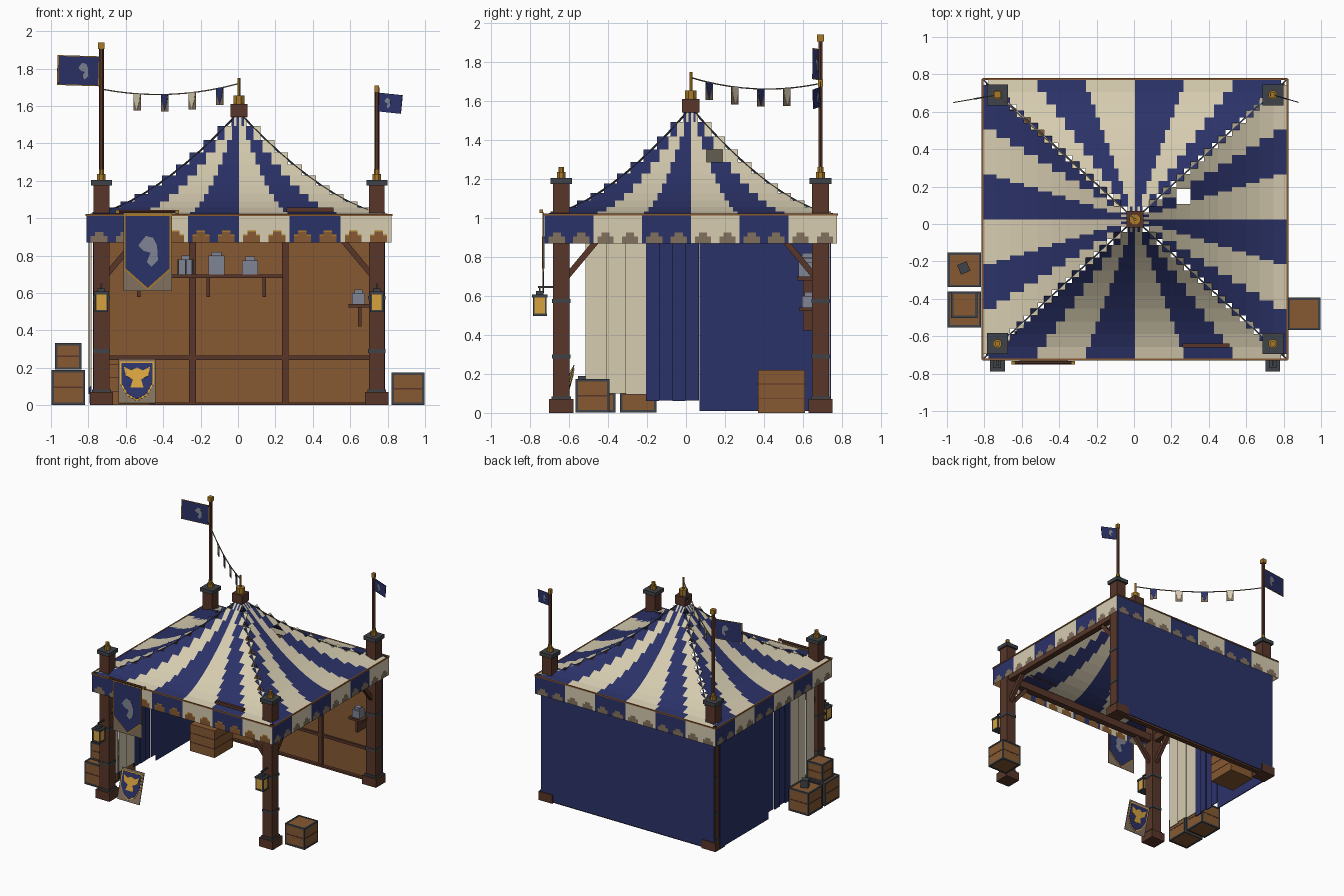
import bpy, bmesh, math
from mathutils import Vector, Matrix

if "Cube" in bpy.data.objects:
    bpy.data.objects.remove(bpy.data.objects["Cube"])


def material(name, r, g, b):
    m = bpy.data.materials.new(name)
    m.diffuse_color = [((c / 255 + 0.055) / 1.055) ** 2.4 for c in (r, g, b)] + [1]
    m.use_nodes = True
    m.node_tree.nodes["Principled BSDF"].inputs["Base Color"].default_value = m.diffuse_color
    return m


BLUE = material("blue_cloth", 43, 50, 104)
CREAM = material("cream_cloth", 214, 204, 176)
WOOD = material("plank_wood", 134, 89, 50)
DARK = material("dark_wood", 88, 54, 41)
IRON = material("dark_iron", 62, 66, 71)
GOLD = material("gold", 168, 122, 40)
GREY = material("pewter", 128, 133, 148)
GLOW = material("bright_gold", 214, 162, 62)
TAUPE = material("taupe_board", 130, 113, 94)


def build(name, verts, faces, mats, idx=None):
    me = bpy.data.meshes.new(name)
    me.from_pydata(verts, [], faces)
    for m in mats:
        me.materials.append(m)
    if idx:
        for p, i in zip(me.polygons, idx):
            p.material_index = i
    ob = bpy.data.objects.new(name, me)
    bpy.context.collection.objects.link(ob)
    return ob


def box(name, x0, x1, y0, y1, z0, z1, mat):
    v = [(x, y, z) for x in (x0, x1) for y in (y0, y1) for z in (z0, z1)]
    f = [(0, 1, 3, 2), (4, 6, 7, 5), (0, 4, 5, 1), (2, 3, 7, 6), (0, 2, 6, 4), (1, 5, 7, 3)]
    return build(name, v, f, [mat])


def block(name, x, y, w, z0, z1, mat):
    return box(name, x - w / 2, x + w / 2, y - w / 2, y + w / 2, z0, z1, mat)


def bar(name, a, b, w, mat, sides=4):
    a, b = Vector(a), Vector(b)
    d = b - a
    bm = bmesh.new()
    bmesh.ops.create_cone(bm, cap_ends=True, segments=sides, radius1=w * 0.7, radius2=w * 0.7, depth=d.length)
    bmesh.ops.rotate(bm, verts=bm.verts, matrix=Matrix.Rotation(math.pi / sides, 3, 'Z'))
    me = bpy.data.meshes.new(name)
    bm.to_mesh(me)
    bm.free()
    me.materials.append(mat)
    ob = bpy.data.objects.new(name, me)
    ob.matrix_world = Matrix.Translation((a + b) / 2) @ d.to_track_quat('Z', 'Y').to_matrix().to_4x4()
    bpy.context.collection.objects.link(ob)
    return ob


def plate(name, pts, t, mat, loc=(0, 0, 0), rot=(0, 0, 0)):
    # upright flat panel outlined in x and z
    n = len(pts)
    v = [(x, y, z) for y in (-t / 2, t / 2) for x, z in pts]
    f = [tuple(range(n)), tuple(range(2 * n - 1, n - 1, -1))]
    f += [(i, i + n, (i + 1) % n + n, (i + 1) % n) for i in range(n)]
    ob = build(name, v, f, [mat])
    ob.location, ob.rotation_euler = loc, rot
    return ob


def scaled(pts, s, cx, cz):
    return [(cx + (x - cx) * s, cz + (z - cz) * s) for x, z in pts]


# ---- striped roof: stepped strips on four concave sides
CX, CY, HX, HY = 0.005, 0.025, 0.815, 0.75
RINGS = 11
SIDES = [((0, -1), (1, 0)), ((1, 0), (0, 1)), ((0, 1), (-1, 0)), ((-1, 0), (0, -1))]


def place(side, out, along, z):
    (ox, oy), (ax, ay) = SIDES[side]
    return (CX + HX * (ox * out + ax * along), CY + HY * (oy * out + ay * along), z)


def roof_z(t):
    return 1.02 + 0.55 * (1 - t) ** 1.6


verts, faces, idx = [], [], []


def quad(s, o0, o1, a, b, z0, z1, mat):
    n = len(verts)
    verts.extend([place(s, o0, a, z0), place(s, o0, b, z0), place(s, o1, b, z1), place(s, o1, a, z1)])
    faces.append((n, n + 1, n + 2, n + 3))
    idx.append(mat)


for s in range(4):
    for r in range(RINGS):
        t0, t1 = r / RINGS, (r + 1) / RINGS
        w = t0 * 0.45 + t1 * 0.55
        for k in range(-3, 3):
            if (s, r, k) != (1, 3, 1):  # one missing patch
                quad(s, t1, t0, k / 3 * w, (k + 1) / 3 * w, roof_z(t1), roof_z(t0), k % 2)
        # hip rope
        bar("hip_rope", place(s, t0, t0, roof_z(t0) - 0.004), place(s, t1, t1, roof_z(t1) - 0.004), 0.008, IRON)
build("roof_canopy", verts, faces, [CREAM, BLUE], idx)

# ---- valance: six stripes a side, arches along the hem, gilt on the front
verts, faces, idx = [], [], []
steps = [0.87, 0.905, 0.925, 0.925, 0.905, 0.87]
for s in range(4):
    for c in range(72):
        a, b = c / 36 - 1, (c + 1) / 36 - 1
        low = steps[c % 6]
        if low > 0.87:
            gilt = s == 0 and c > 11
            quad(s, 1, 1, a, b, 0.87, low, 4 if gilt else 2)
            if gilt:
                quad(s, 1, 1, a, b, low, low + 0.009, 3)
                low += 0.009
        quad(s, 1, 1, a, b, low, 1.02, 1 - (c // 12) % 2)
    bar("eave_trim", place(s, 1, -1, 1.018), place(s, 1, 1, 1.018), 0.01, WOOD)
build("valance", verts, faces, [CREAM, BLUE, TAUPE, GOLD, WOOD], idx)
bar("roof_batten", (0.26, -0.65, 1.045), (0.51, -0.65, 1.045), 0.022, DARK)

# ---- finial
block("finial_base", CX, CY, 0.09, 1.54, 1.61, DARK)
bar("finial_cup", (CX, CY, 1.6), (CX, CY, 1.655), 0.046, GOLD, 8)
bar("finial_spike", (CX, CY, 1.64), (CX, CY, 1.75), 0.012, GOLD, 6)

# ---- posts, top beams and knee braces
XL, XR, YF, YB = -0.73, 0.742, -0.64, 0.69
for x in (XL, XR):
    for y in (YF, YB):
        block("post", x, y, 0.085, 0, 1.19, DARK)
        block("post_foot", x, y, 0.125, 0, 0.07, DARK)
        block("post_foot_band", x, y, 0.1, 0.07, 0.085, IRON)
        for z in (0.28, 0.565):
            block("post_band", x, y, 0.093, z, z + 0.02, IRON)
        block("post_cap", x, y, 0.112, 1.175, 1.205, IRON)
        bar("post_knob", (x, y, 1.2), (x, y, 1.235), 0.035, GOLD, 8)
        bar("post_knob_tip", (x, y, 1.23), (x, y, 1.262), 0.022, GOLD, 8)
        sx, sy = (1 if x < 0 else -1), (1 if y < 0 else -1)
        bar("brace_x", (x + sx * 0.03, y, 0.7), (x + sx * 0.18, y, 0.88), 0.03, DARK)
        bar("brace_y", (x, y + sy * 0.03, 0.7), (x, y + sy * 0.18, 0.88), 0.03, DARK)
for y in (YF, YB):
    box("beam_long", XL, XR, y - 0.025, y + 0.025, 0.88, 0.94, DARK)
for x in (XL, XR):
    box("beam_side", x - 0.025, x + 0.025, YF, YB, 0.88, 0.94, DARK)

# ---- back wall with studs, rails and outer cloth
box("back_wall", XL, XR, 0.715, 0.733, 0.005, 0.95, WOOD)
box("back_cloth", -0.775, 0.785, 0.737, 0.745, 0.01, 0.95, BLUE)
for x in (-0.243, 0.252):
    box("wall_stud", x - 0.018, x + 0.018, 0.695, 0.716, 0, 0.9, DARK)
box("wall_rail", XL, XR, 0.7, 0.716, 0.243, 0.265, DARK)
box("wall_sill", XL, XR, 0.69, 0.733, 0, 0.015, DARK)

# ---- left side cloth and flat overlapping drapes
box("side_cloth", -0.795, -0.787, 0.07, 0.7, 0.01, 0.95, BLUE)


def drape(name, y0, y1, z0, slats, mat):
    step = (y1 - y0) / slats
    for i in range(slats):
        x = -0.795 + 0.008 * (i % 2)
        box(name, x - 0.003, x + 0.003, y0 + step * i, y0 + step * (i + 1), z0 + 0.004 * (i % 2), 0.95, mat)


drape("blue_drape", -0.205, 0.066, 0.06, 4, BLUE)
drape("cream_drape", -0.515, -0.205, 0.095, 3, CREAM)

# ---- shelves and wares
box("long_shelf", -0.55, 0.24, 0.57, 0.715, 0.68, 0.7, DARK)
box("small_shelf", 0.59, 0.71, 0.58, 0.715, 0.522, 0.54, DARK)
for x, z in ((-0.53, 0.68), (-0.16, 0.68), (0.14, 0.68), (0.65, 0.522)):
    box("shelf_bracket", x - 0.009, x + 0.009, 0.6, 0.715, z - 0.1, z, DARK)
for x, y, w, z, h in ((-0.28, 0.62, 0.07, 0.7, 0.08), (-0.115, 0.62, 0.085, 0.7, 0.1),
                      (0.065, 0.62, 0.085, 0.7, 0.075), (0.645, 0.63, 0.07, 0.54, 0.06)):
    block("ware_body", x, y, w, z, z + h, GREY)
    block("ware_lid", x, y, w * 0.6, z + h, z + h + 0.02, GREY)
for x in (-0.32, -0.28, -0.24):
    bar("ware_cage", (x, 0.58, 0.7), (x, 0.58, 0.78), 0.008, IRON)


# ---- crates with iron edge bands
def crate(x0, x1, y0, y1, z0, z1):
    box("crate", x0, x1, y0, y1, z0, z1, WOOD)
    lo, hi = (x0, y0, z0), (x1, y1, z1)
    for axis in range(3):
        u, v = (axis + 1) % 3, (axis + 2) % 3
        for pu in (lo[u], hi[u]):
            for pv in (lo[v], hi[v]):
                a, b = [0, 0, 0], [0, 0, 0]
                a[axis], b[axis] = lo[axis] - 0.003, hi[axis] + 0.003
                for p, q in ((u, pu), (v, pv)):
                    first = q == lo[p]
                    a[p] = q - (0.003 if first else 0.01)
                    b[p] = q + (0.01 if first else 0.003)
                box("crate_band", a[0], b[0], a[1], b[1], a[2], b[2], IRON)
    zm = (z0 + z1) / 2
    box("crate_seam", x0 - 0.002, x1 + 0.002, y0 - 0.002, y1 + 0.002, zm - 0.004, zm + 0.004, DARK)


crate(-0.995, -0.82, -0.55, -0.365, 0.005, 0.185)
crate(-0.975, -0.84, -0.5, -0.365, 0.193, 0.33)
crate(-0.995, -0.82, -0.335, -0.155, 0.005, 0.185)
crate(0.825, 0.995, -0.565, -0.395, 0.005, 0.172)
box("inner_chest", -0.69, -0.47, 0.37, 0.61, 0, 0.22, WOOD)
for z in (0.07, 0.145):
    box("chest_seam", -0.692, -0.468, 0.368, 0.612, z, z + 0.005, DARK)
tin = block("crate_tin", 0, 0, 0.055, 0, 0.06, IRON)
tin.location, tin.rotation_euler.z = (-0.91, -0.235, 0.19), 0.4

# ---- front lanterns
for x in (XL, XR):
    y = -0.75
    bar("lantern_arm", (x, -0.68, 0.645), (x, y - 0.01, 0.645), 0.01, IRON)
    bar("lantern_hook", (x, y, 0.6), (x, y, 0.65), 0.008, IRON)
    block("lantern_glass", x, y, 0.064, 0.51, 0.595, GLOW)
    block("lantern_base", x, y, 0.072, 0.498, 0.51, IRON)
    block("lantern_lid", x, y, 0.078, 0.593, 0.607, IRON)
    block("lantern_top", x, y, 0.04, 0.607, 0.625, IRON)
    for dx in (-0.031, 0.031):
        for dy in (-0.031, 0.031):
            block("lantern_corner", x + dx, y + dy, 0.009, 0.505, 0.6, IRON)

# ---- hanging banner on a taupe backing
crest = [(-0.05, 0.03), (-0.01, 0.08), (0.03, 0.07), (0.05, 0.03), (0.055, -0.05), (0.02, -0.085),
         (-0.005, -0.06), (0.015, -0.01), (-0.02, 0.0)]
cloth = [(-0.125, 0.2), (-0.125, -0.1), (0, -0.21), (0.125, -0.1), (0.125, 0.2)]
at = (-0.483, -0.732, 0.825)
plate("banner_backing", [(-0.13, -0.213), (0.13, -0.213), (0.13, 0.205), (-0.13, 0.205)], 0.003, TAUPE, at)
plate("banner_border", cloth, 0.006, GOLD, at)
plate("banner_cloth", scaled(cloth, 0.94, 0, 0), 0.009, BLUE, at)
plate("banner_crest", crest, 0.012, GREY, at)
bar("banner_rod", (-0.64, -0.742, 1.035), (-0.33, -0.742, 1.035), 0.013, DARK, 6)
for x in (-0.645, -0.325):
    block("banner_rod_end", x, -0.742, 0.018, 1.026, 1.044, GOLD)

# ---- leaning shield board
lean = dict(loc=(-0.54, -0.64, 0.01), rot=(-0.27, 0, 0))
shield = [(-0.09, 0.23), (-0.09, 0.11), (-0.055, 0.045), (0, 0.012), (0.055, 0.045), (0.09, 0.11), (0.09, 0.23)]
wings = [(-0.07, 0.2), (-0.03, 0.18), (0, 0.195), (0.03, 0.18), (0.07, 0.2), (0.06, 0.15), (0.022, 0.13),
         (0.035, 0.085), (-0.035, 0.085), (-0.022, 0.13), (-0.06, 0.15)]
plate("shield_board", [(-0.1, 0), (0.1, 0), (0.1, 0.245), (-0.1, 0.245)], 0.006, TAUPE, **lean)
plate("shield_rim", shield, 0.012, GLOW, **lean)
plate("shield_field", scaled(shield, 0.92, 0, 0.125), 0.018, BLUE, **lean)
plate("shield_emblem", wings, 0.024, GLOW, **lean)

# ---- flag poles and flags
for x, top, sx, w, h, zc, turn, tilt in ((XL, 1.94, -1, 0.24, 0.16, 1.785, 0.17, 0.03),
                                         (XR, 1.71, 1, 0.14, 0.1, 1.622, -0.28, 0.1)):
    bar("flag_pole", (x, YB, 1.2), (x, YB, top - 0.01), 0.019, DARK, 6)
    block("pole_cap", x, YB, 0.035 if sx < 0 else 0.025, top - 0.035, top, GOLD)
    at = dict(loc=(x, YB, zc), rot=(0, tilt, turn))
    flag = [(sx * 0.01, -h / 2), (sx * w, -h / 2), (sx * w, h / 2), (sx * 0.01, h / 2)]
    plate("flag_border", flag, 0.003, GOLD if sx < 0 else BLUE, **at)
    plate("flag_cloth", scaled(flag, 0.94, sx * w / 2, 0), 0.005, BLUE, **at)
    k = h / 0.3
    plate("flag_crest", [(px * k + sx * w * 0.42, pz * k) for px, pz in crest], 0.008, GREY, **at)

# ---- bunting line between tall pole and finial
A, B = Vector((XL, YB, 1.69)), Vector((CX, CY, 1.72))


def line(t):
    return A.lerp(B, t) - Vector((0, 0, 0.17 * t * (1 - t)))


for i in range(10):
    bar("bunting_cord", line(i / 10), line((i + 1) / 10), 0.006, TAUPE)
ang = math.atan2(B.y - A.y, B.x - A.x)
pennant = [(-0.025, 0), (0.025, 0), (0.018, -0.04), (0, -0.088), (-0.018, -0.04)]
for i, t in enumerate((0.26, 0.46, 0.66, 0.86)):
    p = line(t)
    plate("bunting_backing", [(-0.027, 0), (0.027, 0), (0.027, -0.09), (-0.027, -0.09)], 0.003, TAUPE, p, (0, 0, ang))
    plate("bunting_pennant", pennant, 0.007, BLUE if i % 2 else CREAM, p, (0, 0, ang))
